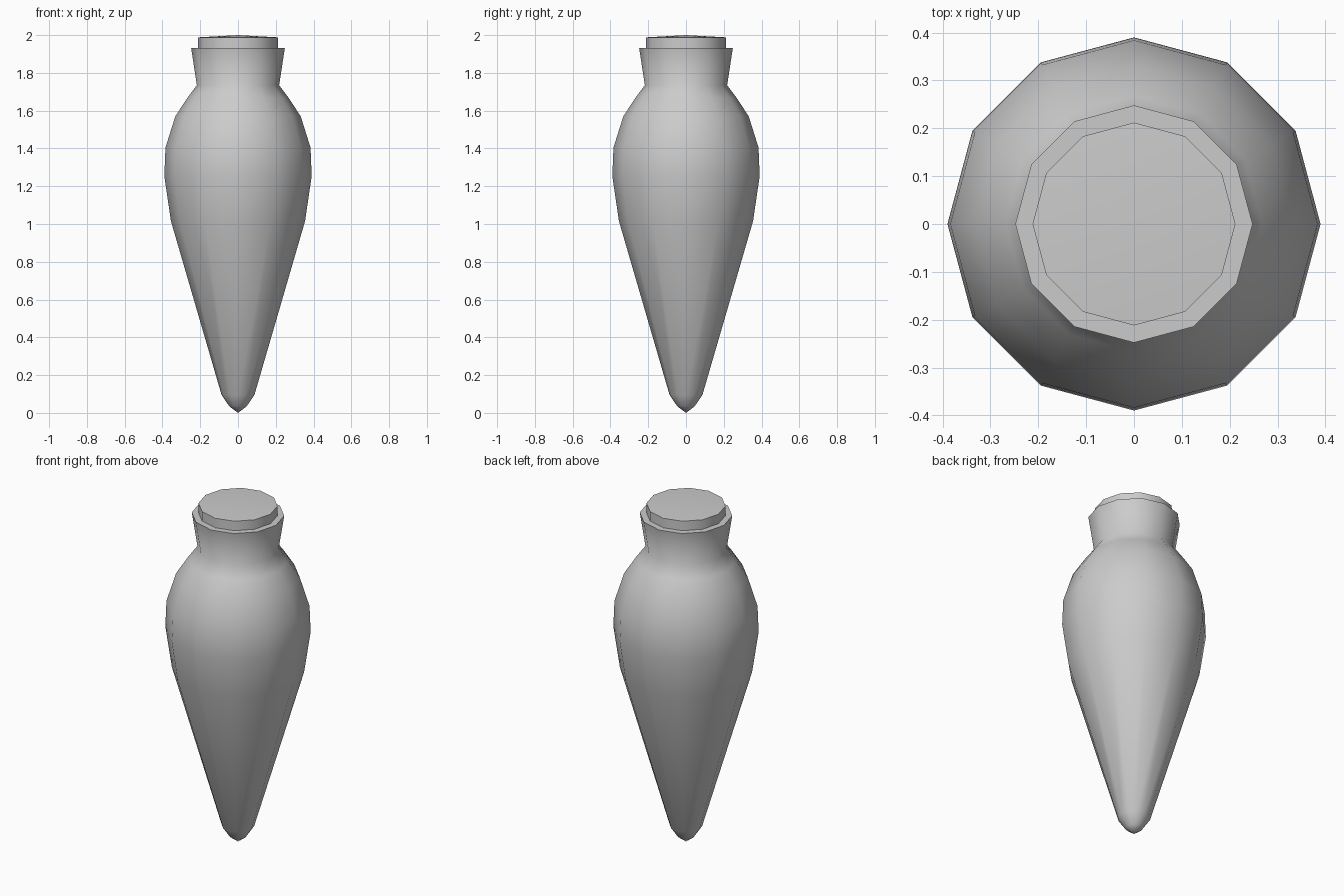
import bpy, bmesh, math

if "Cube" in bpy.data.objects:
    bpy.data.objects.remove(bpy.data.objects["Cube"])

SIDES = 12


def lathe(name, profile, angle):
    """Revolve (radius, z) points around z; radius 0 becomes a pole."""
    bm = bmesh.new()
    rings = []
    for r, z in profile:
        if r == 0:
            rings.append([bm.verts.new((0, 0, z))] * SIDES)
        else:
            rings.append([bm.verts.new((r * math.cos(2 * math.pi * i / SIDES),
                                        r * math.sin(2 * math.pi * i / SIDES), z))
                          for i in range(SIDES)])
    for a, b in zip(rings, rings[1:]):
        for i in range(SIDES):
            j = (i + 1) % SIDES
            bm.faces.new(dict.fromkeys((a[i], a[j], b[j], b[i])))
    bmesh.ops.recalc_face_normals(bm, faces=bm.faces)
    mesh = bpy.data.meshes.new(name)
    bm.to_mesh(mesh)
    bm.free()
    obj = bpy.data.objects.new(name, mesh)
    bpy.context.collection.objects.link(obj)
    bpy.ops.object.select_all(action='DESELECT')
    obj.select_set(True)
    bpy.context.view_layer.objects.active = obj
    bpy.ops.object.shade_smooth_by_angle(angle=math.radians(angle))
    return obj


# Pointed vessel with flared neck and flat rim
lathe("vessel_body", [(0, 0), (0.046, 0.035), (0.087, 0.095), (0.355, 1.015),
                      (0.39, 1.253), (0.384, 1.405), (0.332, 1.57),
                      (0.268, 1.668), (0.218, 1.735), (0.248, 1.932),
                      (0.205, 1.932)], 60)

# Stopper with a very slightly domed top
lathe("stopper", [(0.212, 1.925), (0.212, 1.988), (0, 2.0)], 50)
